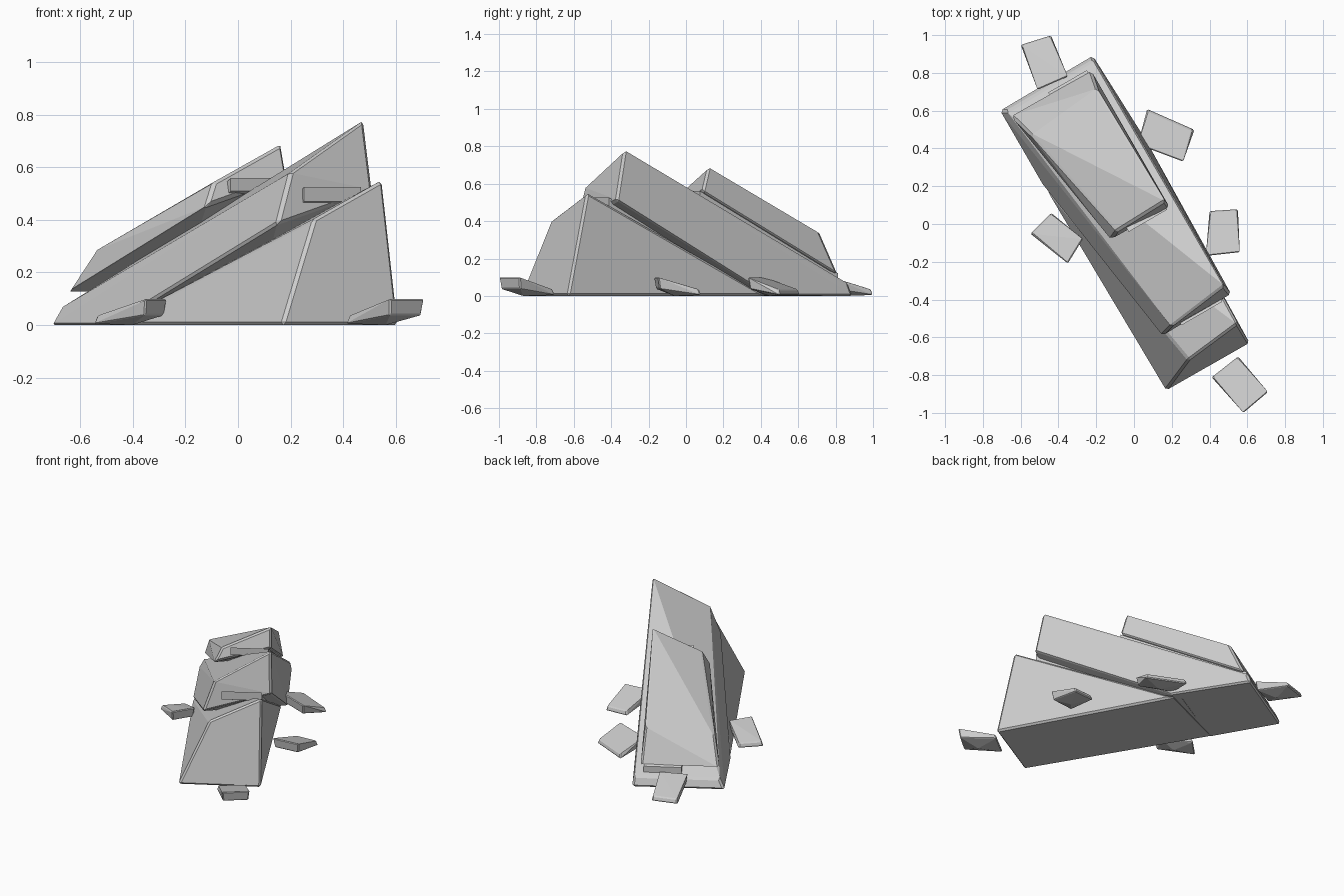
import bpy, bmesh, math
from mathutils import Vector

if "Cube" in bpy.data.objects:
    bpy.data.objects.remove(bpy.data.objects["Cube"])

C, S = 0.5, math.sqrt(3) / 2


def along(pts):
    """Map (length, width, height) on the outcrop's diagonal axis to world space."""
    return [(C * u + S * v, -S * u + C * v, z) for u, v, z in pts]


def rock(name, pts, bevel):
    """Faceted rock: convex hull of corner points with chipped edges."""
    bm = bmesh.new()
    for p in pts:
        bm.verts.new(p)
    res = bmesh.ops.convex_hull(bm, input=bm.verts)
    junk = [g for g in res["geom_interior"] if isinstance(g, bmesh.types.BMVert)]
    bmesh.ops.delete(bm, geom=junk, context="VERTS")
    bmesh.ops.dissolve_limit(bm, angle_limit=math.radians(2), verts=bm.verts, edges=bm.edges)
    bmesh.ops.recalc_face_normals(bm, faces=bm.faces)
    me = bpy.data.meshes.new(name)
    bm.to_mesh(me)
    bm.free()
    ob = bpy.data.objects.new(name, me)
    bpy.context.collection.objects.link(ob)
    if bevel:
        mod = ob.modifiers.new("chipped_edges", "BEVEL")
        mod.width = bevel
        mod.segments = 1
        mod.limit_method = "ANGLE"
        mod.angle_limit = math.radians(40)
    return ob


# Three overlapping tilted slabs
rock("lower_slab", along([
    (.85, -.297, 0), (.853, .215, 0), (.77, -.11, .405), (.733, .213, .553),
    (-.42, -.315, 0), (-.36, .24, 0), (-.38, -.27, .03), (-.33, .235, .01)]), .012)
rock("middle_slab", along([
    (.588, -.168, .385), (.577, .26, .515), (.57, -.1, .58), (.525, .252, .78),
    (-.878, -.316, 0), (-.884, .257, 0), (-.855, -.285, .065), (-.86, .25, .065),
    (-.413, -.316, 0), (-.36, .277, 0)]), .012)
rock("upper_slab", along([
    (.012, -.146, .452), (.017, .208, .562), (-.01, -.1, .545), (-.02, .204, .69),
    (-.822, -.28, .122), (-.818, .21, .118), (-.685, -.24, .28), (-.72, .19, .335)]), .012)

# Thin filler layers showing in the seams between slabs
rock("lower_seam", along([(u, v, z + h) for u, z in ((.59, .47), (-.4, .0))
                          for v in (-.05, .2) for h in (0, .055)]), 0)
rock("upper_seam", along([(u, v, z + h) for u, z in ((.022, .51), (-.83, .07))
                          for v in (-.045, .19) for h in (0, .05)]), 0)

# Loose flat stones: two low corners, then two raised corners
stones = [
    [(-.60, .95), (-.44, 1.0), (-.35, .78), (-.51, .71)],
    [(.07, .61), (.32, .50), (.26, .33), (.02, .42)],
    [(.40, .07), (.55, .08), (.56, -.15), (.38, -.17)],
    [(-.55, -.05), (-.44, .06), (-.27, -.08), (-.35, -.21)],
    [(.41, -.81), (.55, -.70), (.71, -.89), (.58, -1.0)],
]
for i, quad in enumerate(stones):
    mid = sum((Vector(p) for p in quad), Vector((0, 0))) / 4
    pts = []
    for k, p in enumerate(quad):
        low, high = ((.005, .035), (.038, .1))[k > 1]
        q = mid.lerp(Vector(p), .92)
        pts += [(p[0], p[1], low if k < 2 else high), (q.x, q.y, high if k < 2 else low)]
    pts.append((mid.x, mid.y - .02, 0))
    rock(f"loose_stone_{i + 1}", pts, .006)
